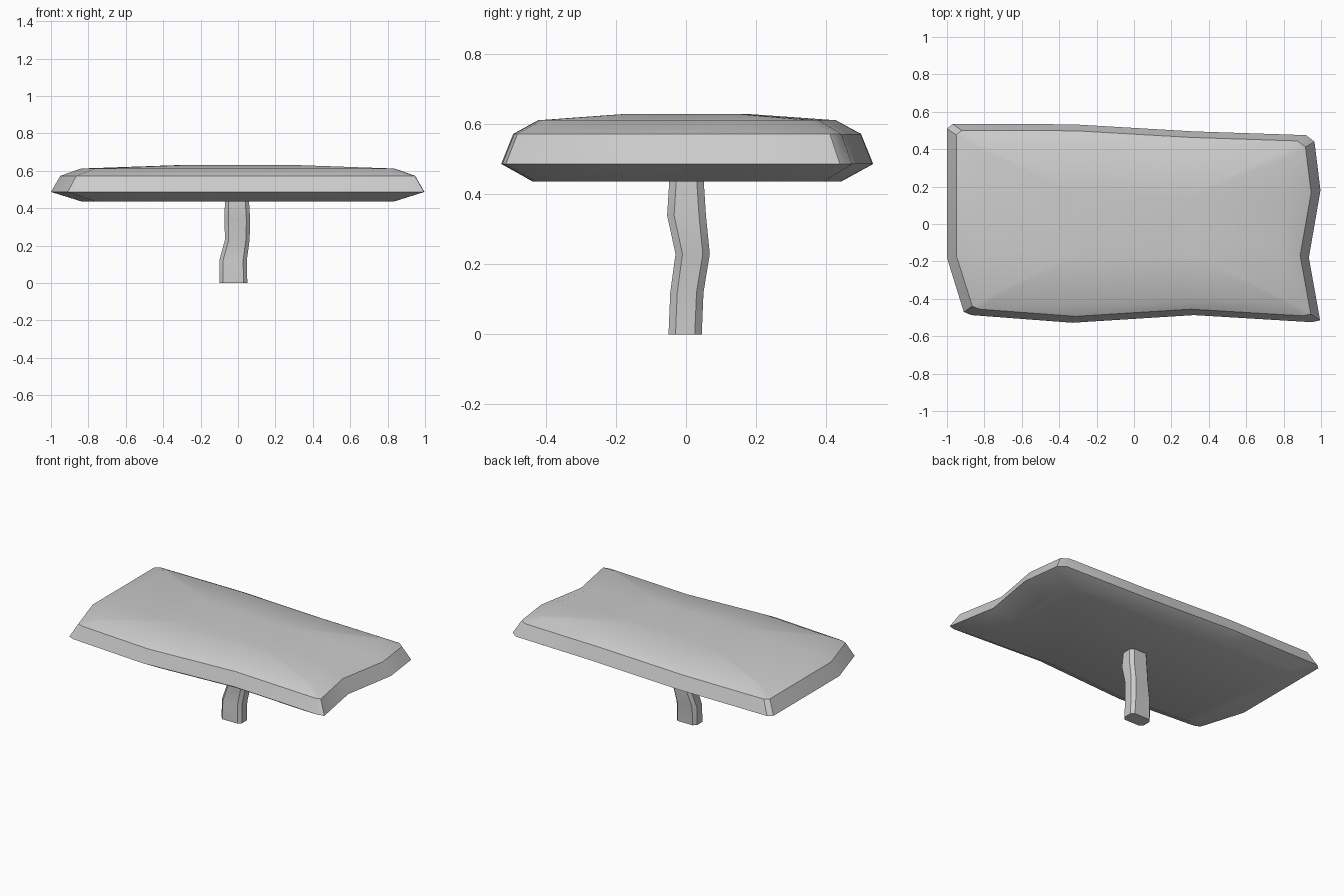
import bpy, bmesh

if "Cube" in bpy.data.objects:
    bpy.data.objects.remove(bpy.data.objects["Cube"])


def loft(name, rings, angle):
    """Skin a stack of equal-length rings and cap both ends."""
    bm = bmesh.new()
    loops = [[bm.verts.new(p) for p in ring] for ring in rings]
    n = len(loops[0])
    for a, b in zip(loops, loops[1:]):
        for i in range(n):
            j = (i + 1) % n
            bm.faces.new((a[i], a[j], b[j], b[i]))
    bm.faces.new(loops[0][::-1])
    bm.faces.new(loops[-1])
    bmesh.ops.recalc_face_normals(bm, faces=bm.faces[:])
    mesh = bpy.data.meshes.new(name)
    bm.to_mesh(mesh)
    bm.free()
    obj = bpy.data.objects.new(name, mesh)
    bpy.context.collection.objects.link(obj)
    bpy.ops.object.select_all(action='DESELECT')
    obj.select_set(True)
    bpy.context.view_layer.objects.active = obj
    bpy.ops.object.shade_smooth_by_angle(angle=angle)
    return obj


# Sign board: worn plank outline, counter-clockwise from the front left
outline = [(-0.91, -0.47), (-0.87, -0.487), (-0.33, -0.528), (0.32, -0.487),
           (0.95, -0.525), (0.995, -0.515), (0.935, -0.18), (0.997, 0.18),
           (0.965, 0.44), (0.92, 0.475), (0.32, 0.495), (-0.33, 0.533),
           (-0.97, 0.535), (-1.0, 0.51), (-1.0, -0.18)]
# Height, x scale and y scale of each ring from underside to crown
levels = [(0.437, 0.84, 0.83), (0.487, 1.0, 1.0), (0.573, 0.95, 0.935),
          (0.612, 0.84, 0.80), (0.630, 0.33, 0.33)]
loft("sign_board", [[(x * sx, y * sy, z) for x, y in outline]
                    for z, sx, sy in levels], 0.6)

# Post: crooked chamfered stake, as z, x range and y range
sections = [(0.0, -0.10, 0.05, -0.05, 0.045),
            (0.12, -0.10, 0.047, -0.045, 0.05),
            (0.23, -0.07, 0.062, -0.03, 0.068),
            (0.34, -0.072, 0.065, -0.054, 0.057),
            (0.45, -0.07, 0.058, -0.047, 0.05)]
c = 0.02
loft("post", [[(x0 + c, y0, z), (x1 - c, y0, z), (x1, y0 + c, z), (x1, y1 - c, z),
               (x1 - c, y1, z), (x0 + c, y1, z), (x0, y1 - c, z), (x0, y0 + c, z)]
              for z, x0, x1, y0, y1 in sections], 0.6)
